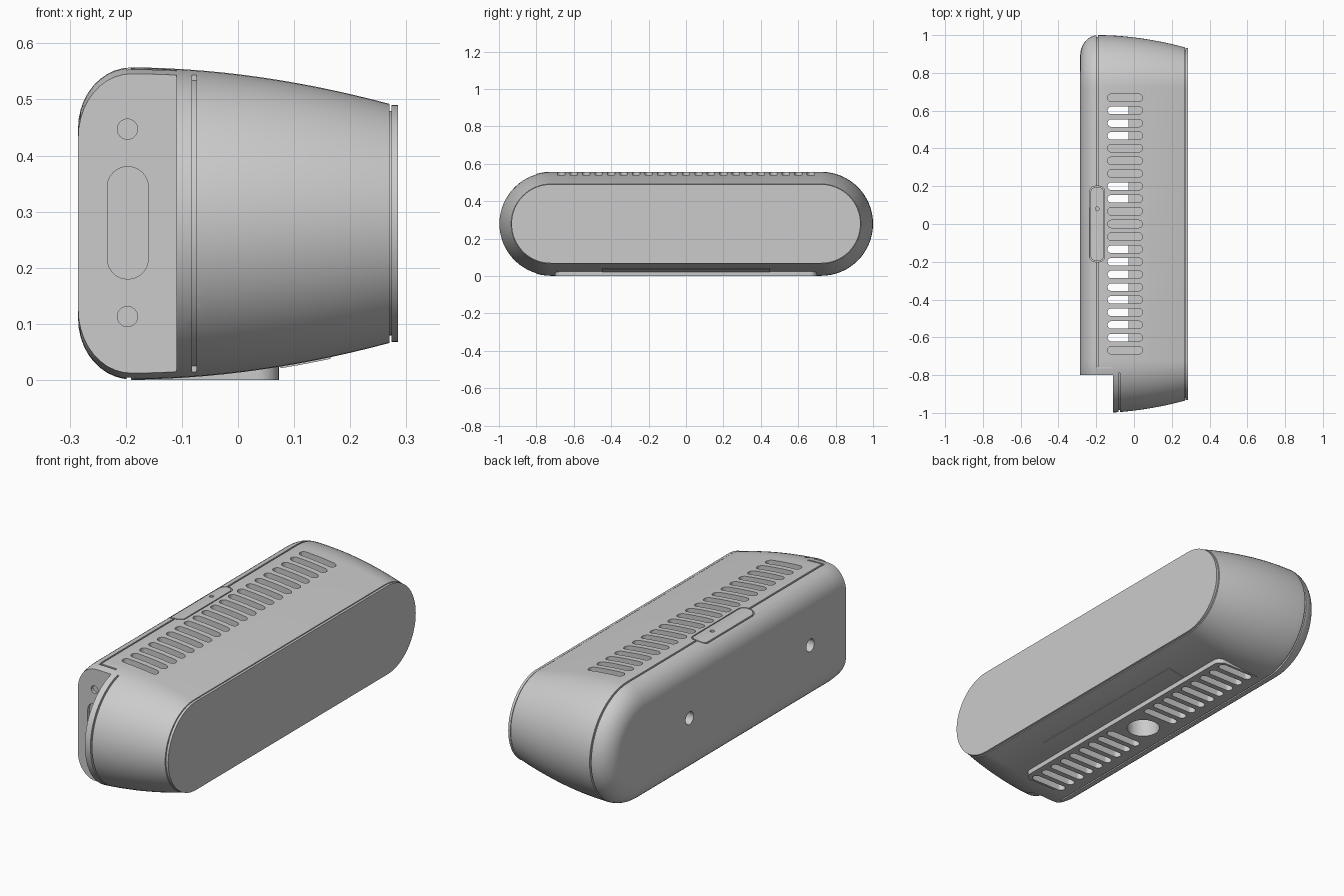
import bpy, bmesh, math
from mathutils import Vector

cube = bpy.data.objects.get("Cube")
if cube:
    bpy.data.objects.remove(cube)

ZC, HALF = 0.279, 0.722   # centre height, half length of the straight run
X_BACK, X_WIDE, X_FRONT = -0.285, -0.19, 0.27

grey = bpy.data.materials.new("plain grey")
grey.use_nodes = True
grey.diffuse_color = (0.6, 0.6, 0.6, 1)
grey.node_tree.nodes["Principled BSDF"].inputs["Base Color"].default_value = (0.6, 0.6, 0.6, 1)


def make(name, bm):
    bmesh.ops.recalc_face_normals(bm, faces=bm.faces)
    me = bpy.data.meshes.new(name)
    bm.to_mesh(me)
    bm.free()
    me.materials.append(grey)
    ob = bpy.data.objects.new(name, me)
    bpy.context.scene.collection.objects.link(ob)
    return ob


def stadium(r, seg=32):
    """Upright stadium outline in (y, z)."""
    pts = []
    for side in (0, 1):
        for i in range(seg + 1):
            a = -math.pi / 2 + math.pi * (i / seg + side)
            pts.append(((HALF if side == 0 else -HALF) + r * math.cos(a), ZC + r * math.sin(a)))
    return pts


def loft(name, sections, ring=False, clip=None):
    """Stadium sections (x, radius) joined along x; clip = (y, keep side)."""
    bm = bmesh.new()
    loops = [[bm.verts.new((x, y, z)) for y, z in stadium(r)] for x, r in sections]
    n = len(loops[0])
    for a, b in zip(loops, loops[1:] + (loops[:1] if ring else [])):
        for i in range(n):
            j = (i + 1) % n
            bm.faces.new((a[i], a[j], b[j], b[i]))
    if not ring:
        bm.faces.new(loops[0])
        bm.faces.new(loops[-1])
    if clip:
        y, keep = clip
        bmesh.ops.bisect_plane(bm, geom=bm.verts[:] + bm.edges[:] + bm.faces[:],
                               plane_co=(0, y, 0), plane_no=(0, -keep, 0), clear_outer=True)
        bmesh.ops.holes_fill(bm, edges=[e for e in bm.edges if e.is_boundary], sides=0)
    return make(name, bm)


def prism(name, u0, u1, v0, v1, w0, w1, r=0.0, axis="z", seg=8):
    """Rounded rectangle (u, v) extruded from w0 to w1 along an axis."""
    place = {"z": lambda u, v, w: (u, v, w), "y": lambda u, v, w: (u, w, v),
             "x": lambda u, v, w: (w, u, v)}[axis]
    pts = []
    if r == 0:
        pts = [(u1, v1), (u0, v1), (u0, v0), (u1, v0)]
    else:
        r = min(r, (u1 - u0) / 2 - 1e-4, (v1 - v0) / 2 - 1e-4)
        for k, (cu, cv) in enumerate(((u1 - r, v1 - r), (u0 + r, v1 - r),
                                      (u0 + r, v0 + r), (u1 - r, v0 + r))):
            for i in range(seg + 1):
                a = math.pi / 2 * (k + i / seg)
                pts.append((cu + r * math.cos(a), cv + r * math.sin(a)))
    bm = bmesh.new()
    low = [bm.verts.new(place(u, v, w0)) for u, v in pts]
    top = [bm.verts.new(place(u, v, w1)) for u, v in pts]
    bm.faces.new(low)
    bm.faces.new(top)
    for i in range(len(pts)):
        j = (i + 1) % len(pts)
        bm.faces.new((low[i], low[j], top[j], top[i]))
    return make(name, bm)


def disc(name, u, v, r, w0, w1, axis):
    return prism(name, u - r, u + r, v - r, v + r, w0, w1, r, axis)


def boolean(ob, tool, op="DIFFERENCE"):
    """Apply a boolean and remove the tool."""
    mod = ob.modifiers.new("cut", "BOOLEAN")
    mod.operation, mod.solver, mod.object = op, "EXACT", tool
    bpy.context.view_layer.update()
    deps = bpy.context.evaluated_depsgraph_get()
    me = bpy.data.meshes.new_from_object(ob.evaluated_get(deps))
    ob.modifiers.clear()
    ob.data = me
    bpy.data.objects.remove(tool)


def smooth(ob):
    ob.data.shade_smooth()
    ob.data.set_sharp_from_angle(angle=math.radians(30))


def radius(x):
    if x >= X_WIDE:
        return 0.278 - 0.065 * ((x - X_WIDE) / (X_FRONT - X_WIDE)) ** 1.9
    t = (X_WIDE - x) / (X_WIDE - X_BACK)
    return 0.17 + 0.108 * math.sqrt(max(0, 1 - t * t))


# Shell outline: elliptical back rounding, then a gentle taper to the front
xs = [X_WIDE - (X_WIDE - X_BACK) * math.cos(math.pi / 2 * i / 10) for i in range(10)]
xs += [X_WIDE + (X_FRONT - X_WIDE) * i / 14 for i in range(15)]
profile = [(x, radius(x)) for x in xs]
body = loft("body_shell", profile)

# Flat foot under the body
boolean(body, prism("foot", -0.19, 0.073, -0.70, 0.70, 0.0, 0.06, 0.04), "UNION")

# Cable notch at one end, with connector recess and screw holes
boolean(body, prism("notch", -0.4, -0.11, -1.2, -0.80, -0.2, 0.8))
boolean(body, prism("port", -0.233, -0.16, 0.18, 0.38, -0.9, -0.785, 0.036, "y"))
for z in (0.113, 0.447):
    boolean(body, disc("screw", -0.197, z, 0.018, -0.9, -0.785, "y"))

# Inner chambers seen through the vents
for y0, y1 in ((-0.635, -0.1), (0.1, 0.235), (0.43, 0.635)):
    boolean(body, prism("chamber", -0.215, -0.03, y0, y1, 0.05, 0.51))

# Vent slots on top and in the foot
for i in range(-10, 11):
    y = i * 0.0668
    boolean(body, prism("vent", -0.14, 0.045, y - 0.02, y + 0.02, 0.50, 0.7, 0.02))
    if abs(i) >= 2:
        boolean(body, prism("vent", -0.14, 0.045, y - 0.02, y + 0.02, -0.1, 0.06, 0.02))

# Stand socket underneath and mounting holes on the back
boolean(body, disc("socket", -0.055, 0, 0.075, -0.1, 0.10, "z"))
for y in (-0.53, 0.38):
    boolean(body, disc("mount_hole", y, ZC, 0.03, -0.4, -0.235, "x"))


# Seam grooves around the shell
def groove(x, clip):
    r = radius(x)
    return loft("groove", [(x - 0.004, r - 0.01), (x + 0.004, r - 0.01),
                           (x + 0.004, r + 0.03), (x - 0.004, r + 0.03)], True, clip)


boolean(body, groove(-0.195, (-0.76, 1)))
boolean(body, groove(-0.078, (-0.79, -1)))
boolean(body, prism("groove", -0.199, -0.11, -0.764, -0.756, 0.547, 0.7))

# Latch tab set into the top rear edge
boolean(body, prism("latch_pocket", -0.235, -0.155, -0.2, 0.2, 0.525, 0.7, 0.03))
tab = loft("latch_tab", profile)
boolean(tab, prism("tab_limit", -0.230, -0.160, -0.195, 0.195, 0.52, 0.7, 0.027), "INTERSECT")
boolean(tab, disc("tab_hole", -0.195, 0.08, 0.01, 0.535, 0.7, "z"))

# Thin label plate on the underside slope
label = loft("label_plate", [(x, r + 0.003) for x, r in profile])
boolean(label, prism("label_limit", 0.076, 0.165, -0.45, 0.45, -0.1, 0.06), "INTERSECT")

# Front panel with a recessed neck behind it
neck = loft("front_neck", [(0.26, 0.20), (0.276, 0.20)])
panel = loft("front_panel", [(0.2735, 0.211), (0.285, 0.211)])

for ob in (body, tab, label, neck, panel):
    smooth(ob)
